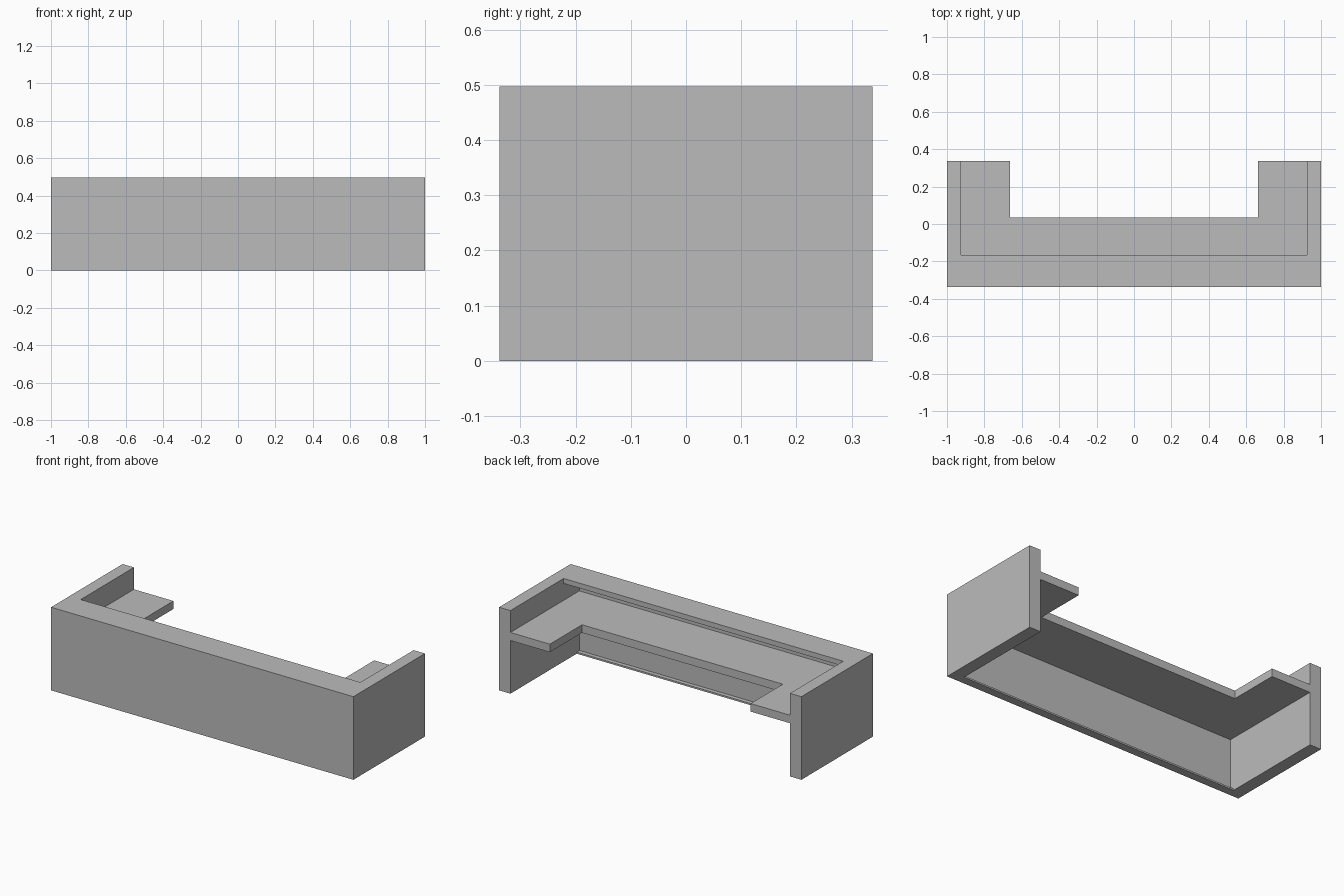
import bpy
import bmesh

cube = bpy.data.objects.get("Cube")
if cube:
    bpy.data.objects.remove(cube, do_unlink=True)

grey = bpy.data.materials.new("plain grey")
grey.use_nodes = True
colour = (0.5, 0.5, 0.5, 1)
grey.diffuse_color = colour
grey.node_tree.nodes["Principled BSDF"].inputs["Base Color"].default_value = colour

HALF_Y, HEIGHT = 0.338, 0.497
INNER_X = 0.925            # inside face of the end panels
WALL_Y = -HALF_Y + 0.025   # inside face of the front panel


def slab(name, outline, bottom, top):
    """Extrude a flat outline upwards into a solid slab."""
    bm = bmesh.new()
    face = bm.faces.new([bm.verts.new((x, y, bottom)) for x, y in outline])
    up = bmesh.ops.extrude_face_region(bm, geom=[face])["geom"]
    bmesh.ops.translate(bm, vec=(0, 0, top - bottom),
                        verts=[v for v in up if isinstance(v, bmesh.types.BMVert)])
    bmesh.ops.recalc_face_normals(bm, faces=bm.faces)
    mesh = bpy.data.meshes.new(name)
    bm.to_mesh(mesh)
    bm.free()
    mesh.materials.append(grey)
    obj = bpy.data.objects.new(name, mesh)
    bpy.context.collection.objects.link(obj)


def mirrored(half):
    """Complete an outline given for the +x side."""
    return half + [(-x, y) for x, y in reversed(half)]


# U-shaped shell top: front counter with the end panel tops
slab("counter_and_end_tops", mirrored([
    (1, -HALF_Y), (1, HALF_Y), (INNER_X, HALF_Y), (INNER_X, -0.165)]),
    HEIGHT - 0.03, HEIGHT)

# Thin front panel and end panels below the counter
slab("front_and_end_panels", mirrored([
    (1, -HALF_Y), (1, HALF_Y), (INNER_X, HALF_Y), (INNER_X, WALL_Y)]),
    0, HEIGHT - 0.03)

# Low rail along the foot of the front panel
slab("foot_rail", mirrored([(INNER_X, WALL_Y), (INNER_X, -0.288)]), 0, 0.01)

# Work surface with a return wing at each end
slab("work_surface", mirrored([
    (INNER_X, WALL_Y), (INNER_X, HALF_Y), (0.664, HALF_Y), (0.664, 0.034)]),
    0.318, 0.366)
